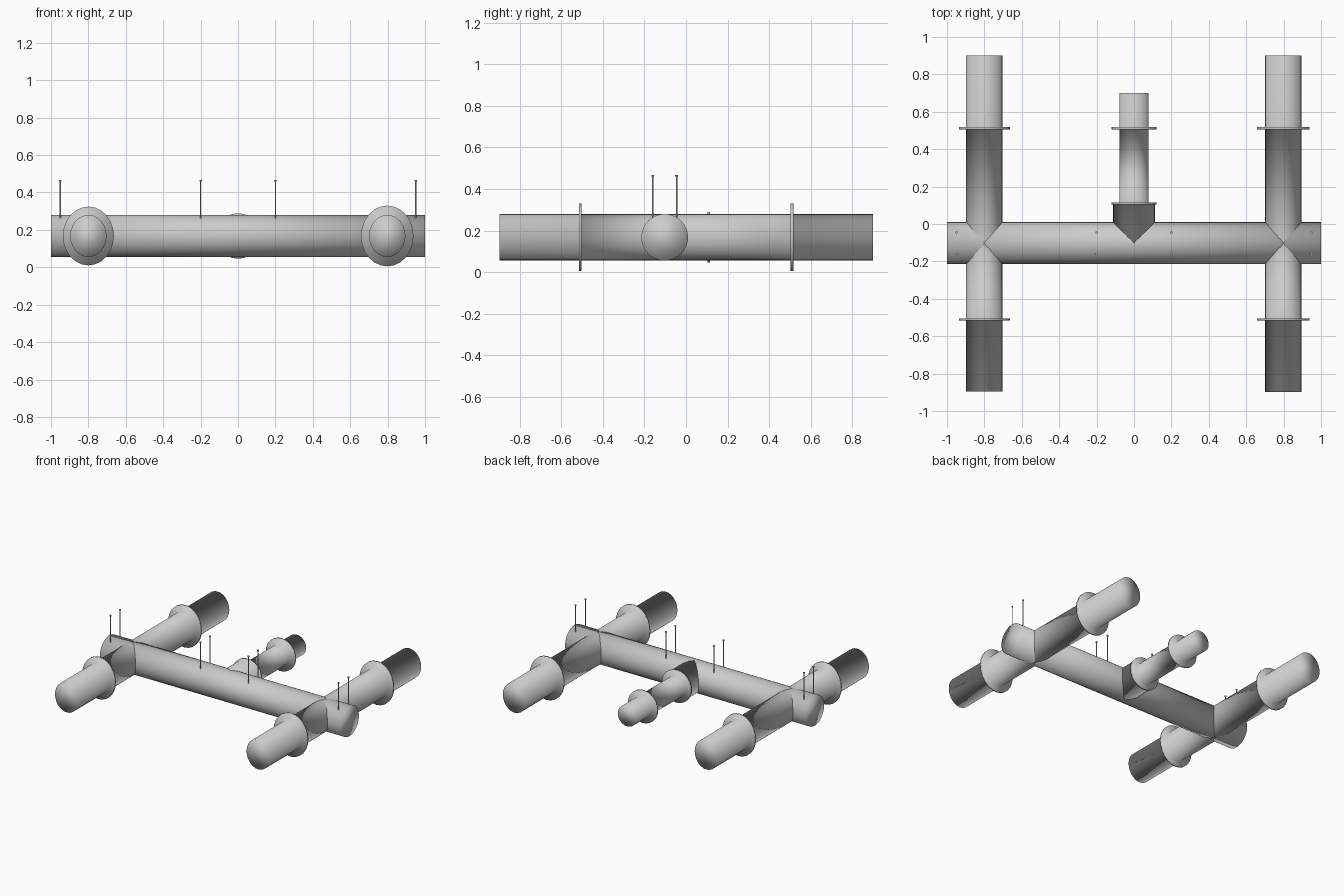
import bpy, bmesh, math

if "Cube" in bpy.data.objects:
    bpy.data.objects.remove(bpy.data.objects["Cube"])

ZC = 0.1675   # height of all pipe axes
YC = -0.1025  # y of the main pipe axis


def lathe(name, profile, x, sx=1.0, sz=1.0, seg=24):
    """Turn (radius, y) points around the y direction, with capped ends."""
    bm = bmesh.new()
    rings = []
    for r, y in profile:
        rings.append([bm.verts.new((x + sx * r * math.cos(2 * math.pi * i / seg), y,
                                    ZC + sz * r * math.sin(2 * math.pi * i / seg)))
                      for i in range(seg)])
    for a, b in zip(rings, rings[1:]):
        for i in range(seg):
            j = (i + 1) % seg
            bm.faces.new((a[i], a[j], b[j], b[i]))
    bm.faces.new(rings[0])
    bm.faces.new(rings[-1])
    bmesh.ops.recalc_face_normals(bm, faces=bm.faces)
    for f in bm.faces:
        f.smooth = True
    me = bpy.data.meshes.new(name)
    bm.to_mesh(me)
    bm.free()
    ob = bpy.data.objects.new(name, me)
    bpy.context.collection.objects.link(ob)
    return ob


def rod(name, x, y, z0, z1, r):
    bpy.ops.mesh.primitive_cylinder_add(vertices=10, radius=r, depth=z1 - z0,
                                        location=(x, y, (z0 + z1) / 2))
    ob = bpy.context.object
    ob.name = name
    bpy.ops.object.shade_smooth_by_angle()


# main pipe along x
bpy.ops.mesh.primitive_cylinder_add(vertices=32, radius=0.1125, depth=2,
                                    location=(0, YC, ZC), rotation=(0, math.pi / 2, 0))
bpy.context.object.name = "main_pipe"
bpy.ops.object.shade_smooth()

# crossing pipes with a flange on each side, slightly oval
for name, x, rf, end in (("left_cross_pipe", -0.8, 0.139, 0.895),
                         ("right_cross_pipe", 0.798, 0.1435, 0.899)):
    R = 0.0995
    profile = [(R, -end), (R, -0.516), (rf, -0.516), (rf, -0.504), (R, -0.504), (R, YC),
               (R, 0.504), (rf, 0.504), (rf, 0.518), (R, 0.518), (R, 0.9)]
    lathe(name, profile, x, sx=0.98, sz=1.13)

# centre outlet: wide collar, flange, narrow pipe, flange, end pipe
lathe("centre_outlet",
      [(0.1125, YC), (0.1125, 0.104), (0.1215, 0.104), (0.1215, 0.116), (0.078, 0.116),
       (0.078, 0.504), (0.1215, 0.504), (0.1215, 0.518), (0.078, 0.518), (0.078, 0.7)], 0)

# hanger rods in pairs with small heads
for x in (-0.95, -0.2, 0.2, 0.95):
    for y in (-0.16, -0.045):
        rod("hanger_rod", x, y, 0.25, 0.462, 0.0035)
        rod("hanger_head", x, y, 0.46, 0.467, 0.007)
